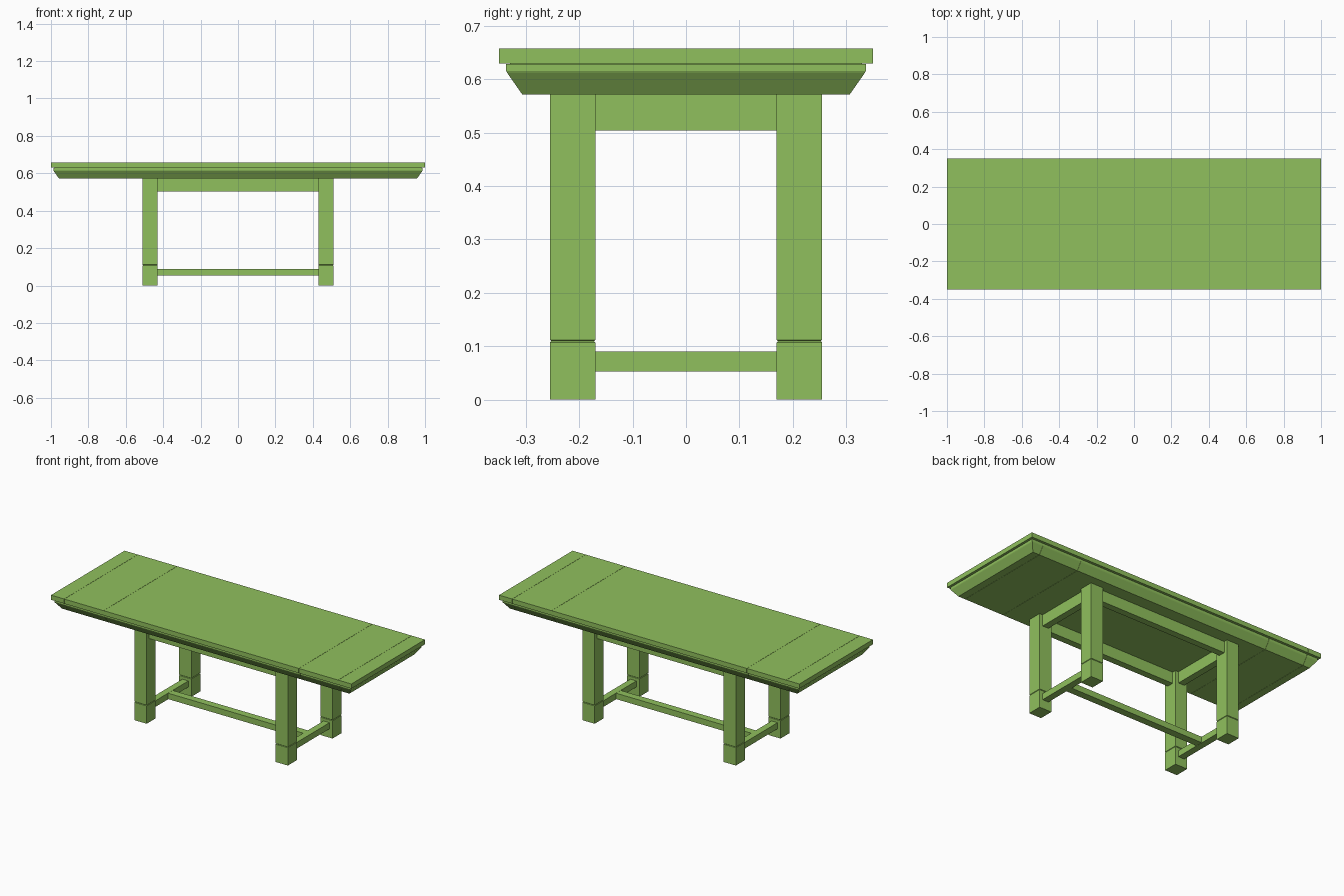
import bpy, bmesh, math
from mathutils import Vector

cube = bpy.data.objects.get("Cube")
if cube:
    bpy.data.objects.remove(cube, do_unlink=True)

# Single painted finish
green = bpy.data.materials.new("green_finish")
green.use_nodes = True
COLOUR = (0.28, 0.53, 0.11, 1)
green.diffuse_color = COLOUR
green.node_tree.nodes["Principled BSDF"].inputs["Base Color"].default_value = COLOUR


def loft(name, rings, centre=(0, 0), x_range=None):
    """Stack rectangular rings (half x, half y, z); optionally keep only a slice in x."""
    bm = bmesh.new()
    loops = []
    for hx, hy, z in rings:
        loops.append([bm.verts.new((centre[0] + sx * hx, centre[1] + sy * hy, z))
                      for sx, sy in ((-1, -1), (1, -1), (1, 1), (-1, 1))])
    bm.faces.new(loops[0][::-1])
    bm.faces.new(loops[-1])
    for a, b in zip(loops, loops[1:]):
        for i in range(4):
            j = (i + 1) % 4
            bm.faces.new((a[i], a[j], b[j], b[i]))
    if x_range:
        for x, normal in ((x_range[0], -1), (x_range[1], 1)):
            geom = bm.verts[:] + bm.edges[:] + bm.faces[:]
            cut = bmesh.ops.bisect_plane(bm, geom=geom, plane_co=Vector((x, 0, 0)),
                                         plane_no=Vector((normal, 0, 0)), clear_outer=True)
            edges = [e for e in cut["geom_cut"] if isinstance(e, bmesh.types.BMEdge)]
            if edges:
                bmesh.ops.contextual_create(bm, geom=edges)
    bmesh.ops.recalc_face_normals(bm, faces=bm.faces[:])
    mesh = bpy.data.meshes.new(name)
    bm.to_mesh(mesh)
    bm.free()
    mesh.materials.append(green)
    obj = bpy.data.objects.new(name, mesh)
    bpy.context.collection.objects.link(obj)
    return obj


def box(name, x, y, z):
    """Box from (min, max) pairs."""
    hx, hy = (x[1] - x[0]) / 2, (y[1] - y[0]) / 2
    return loft(name, [(hx, hy, z[0]), (hx, hy, z[1])],
                ((x[0] + x[1]) / 2, (y[0] + y[1]) / 2))


# Tabletop boards and the sloped moulding below, split at the extension seams
SLAB = [(1.0, 0.35, 0.630), (1.0, 0.35, 0.658)]
MOULDING = [(0.957, 0.307, 0.572), (0.985, 0.335, 0.612),
            (0.987, 0.337, 0.616), (0.987, 0.337, 0.6285)]
GAP = 0.0006
seams = [-1.1, -0.912, -0.65, 0.65, 0.912, 1.1]
names = ["right_end", "right_leaf", "centre", "left_leaf", "left_end"]
for part, x0, x1 in zip(names, seams, seams[1:]):
    span = (x0 + GAP, x1 - GAP)
    loft(part + "_top_board", SLAB, x_range=span)
    loft(part + "_moulding", MOULDING, x_range=span)

# Thin recessed filler between boards and moulding
box("top_filler", (-0.98, 0.98), (-0.33, 0.33), (0.625, 0.633))

# Legs with a fine groove above each foot block
LX, LY, HX, HY = 0.47, 0.2125, 0.0405, 0.0425
G = 0.0025
LEG = [(HX, HY, 0), (HX, HY, 0.107), (HX - G, HY - G, 0.1095),
       (HX, HY, 0.112), (HX, HY, 0.572)]
for side, sx in (("right", -1), ("left", 1)):
    for end, sy in (("front", -1), ("back", 1)):
        loft(f"{end}_{side}_leg", LEG, (sx * LX, sy * LY))

# Aprons under the top
T = 0.02
IX, IY = LX - HX, LY - HY
for end, sy in (("front", -1), ("back", 1)):
    box(end + "_apron", (-IX, IX), (sy * LY - T, sy * LY + T), (0.504, 0.572))

# Side aprons and low side stretchers
for side, sx in (("right", -1), ("left", 1)):
    xs = (sx * LX - T, sx * LX + T)
    box(side + "_apron", xs, (-IY, IY), (0.504, 0.572))
    box(side + "_stretcher", xs, (-IY, IY), (0.053, 0.09))

# Long centre stretcher joining the side stretchers
box("centre_stretcher", (-LX + T, LX - T), (-0.022, 0.022), (0.054, 0.0895))
